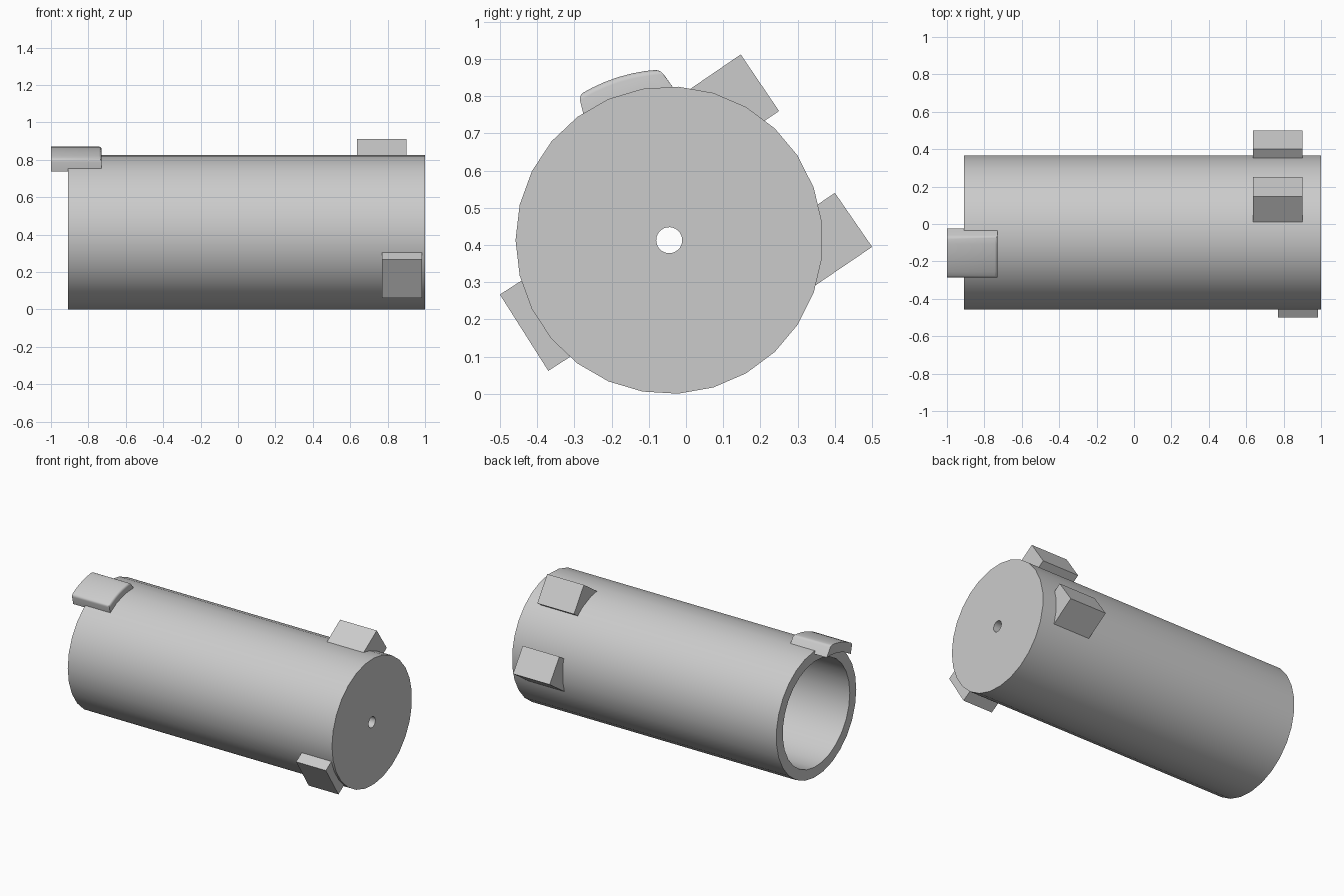
import bpy, bmesh
from math import sin, cos, pi, radians
from mathutils import Vector

cube = bpy.data.objects.get("Cube")
if cube:
    bpy.data.objects.remove(cube, do_unlink=True)

CY, CZ, R = -0.045, 0.413, 0.413      # tube axis and outer radius
SIDES = 27

grey = bpy.data.materials.new("plain grey")
grey.use_nodes = True
colour = (0.6, 0.6, 0.6, 1)
grey.diffuse_color = colour
grey.node_tree.nodes["Principled BSDF"].inputs["Base Color"].default_value = colour


def finish(name, bm, smooth=False):
    bmesh.ops.recalc_face_normals(bm, faces=bm.faces)
    mesh = bpy.data.meshes.new(name)
    bm.to_mesh(mesh)
    bm.free()
    mesh.materials.append(grey)
    ob = bpy.data.objects.new(name, mesh)
    bpy.context.collection.objects.link(ob)
    if smooth:
        bpy.ops.object.select_all(action='DESELECT')
        ob.select_set(True)
        bpy.context.view_layer.objects.active = ob
        bpy.ops.object.shade_smooth_by_angle(angle=radians(35))
    return ob


def polar(r, a):
    return CY + r * cos(a), CZ + r * sin(a)


def prism(outline, x0, x1):
    """Extrude a (y, z) outline along x."""
    bm = bmesh.new()
    face = bm.faces.new([bm.verts.new((x0, y, z)) for y, z in outline])
    ext = bmesh.ops.extrude_face_region(bm, geom=[face], use_keep_orig=True)
    moved = [v for v in ext["geom"] if isinstance(v, bmesh.types.BMVert)]
    bmesh.ops.translate(bm, verts=moved, vec=(x1 - x0, 0, 0))
    bmesh.ops.recalc_face_normals(bm, faces=bm.faces)
    return bm


# Tube: open at one end, closed by a drilled wall at the other
profile = [(-0.91, R), (1.0, R), (1.0, 0.035), (0.93, 0.035), (0.93, 0.346), (-0.91, 0.346)]
bm = bmesh.new()
rings = []
for x, r in profile:
    ring = []
    for i in range(SIDES):
        y, z = polar(r, pi + 2 * pi * i / SIDES)
        ring.append(bm.verts.new((x, y, z)))
    rings.append(ring)
for k, a in enumerate(rings):
    b = rings[(k + 1) % len(rings)]
    for i in range(SIDES):
        j = (i + 1) % SIDES
        bm.faces.new((a[i], a[j], b[j], b[i]))
finish("tube", bm, smooth=True)

# Blocks set into the tube wall near the closed end
blocks = {
    "upper_back_block": (0.635, 0.90, [(0.147, 0.912), (0.25, 0.76), (0.20, 0.726), (0.008, 0.817)]),
    "back_block": (0.635, 0.90, [(0.40, 0.54), (0.50, 0.395), (0.335, 0.283), (0.345, 0.503)]),
    "lower_front_block": (0.77, 0.985, [(-0.50, 0.267), (-0.37, 0.062), (-0.30, 0.107), (-0.43, 0.312)]),
}
for name, (x0, x1, outline) in blocks.items():
    finish(name, prism(outline, x0, x1))

# Curved latch overhanging the open end, rounded on its outer rim
STEPS = 6
outer = [polar(0.459, radians(93 + 29 * i / STEPS)) for i in range(STEPS + 1)]
inner = [polar(0.396, radians(125 - 38 * i / STEPS)) for i in range(STEPS + 1)]
bm = prism(outer + inner, -1.0, -0.73)


def on_rim(e):
    high = all(Vector((v.co.y - CY, v.co.z - CZ)).length > 0.44 for v in e.verts)
    open_end = all(v.co.x < -0.99 for v in e.verts)
    return high and not open_end and e.calc_face_angle(0) > radians(30)


bmesh.ops.bevel(bm, geom=[e for e in bm.edges if on_rim(e)], offset=0.014,
                segments=3, profile=0.5, affect='EDGES')
finish("latch", bm, smooth=True)
